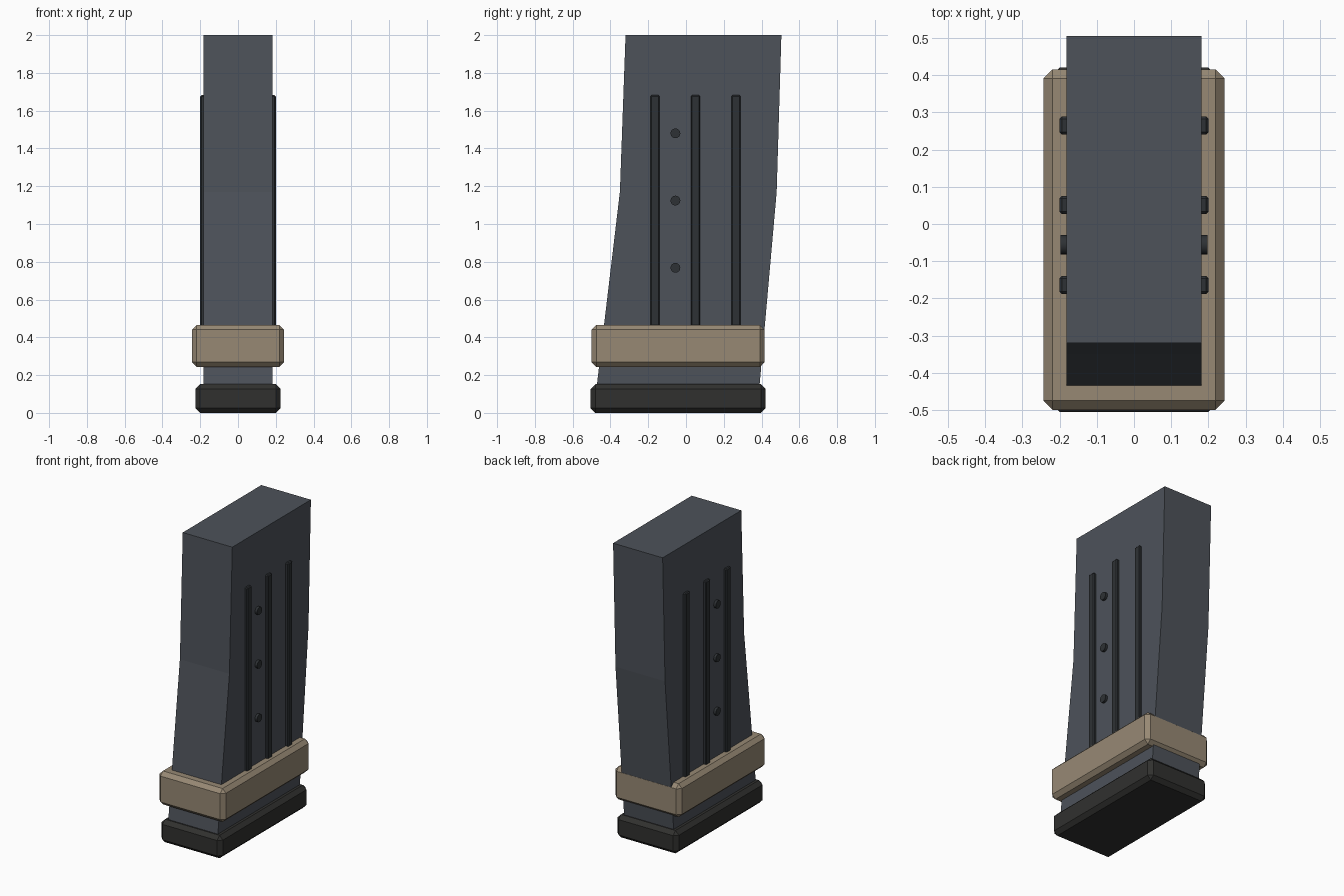
import bpy, bmesh
from math import radians

if "Cube" in bpy.data.objects:
    bpy.data.objects.remove(bpy.data.objects["Cube"])


def material(name, rgb):
    m = bpy.data.materials.new(name)
    m.diffuse_color = (*rgb, 1)
    m.use_nodes = True
    m.node_tree.nodes["Principled BSDF"].inputs["Base Color"].default_value = m.diffuse_color
    return m


BODY = material("slate_metal", (0.075, 0.085, 0.102))
TRIM = material("dark_metal", (0.027, 0.031, 0.035))
TAN = material("tan_polymer", (0.31, 0.25, 0.175))
BLACK = material("black_rubber", (0.03, 0.03, 0.028))


def box(name, x, y, z, mat, chamfer):
    """Chamfered box from (min, max) ranges on each axis."""
    ranges = (x, y, z)
    bpy.ops.mesh.primitive_cube_add(size=1, location=[(a + b) / 2 for a, b in ranges])
    ob = bpy.context.object
    ob.name = name
    ob.scale = [b - a for a, b in ranges]
    bpy.ops.object.transform_apply(location=False, rotation=False, scale=True)
    ob.data.materials.append(mat)
    bev = ob.modifiers.new("chamfer", "BEVEL")
    bev.width = chamfer
    bev.segments = 1
    return ob


# Bent main body: side profile extruded across x
W = 0.182
profile = [(-0.474, 0.13), (0.388, 0.13), (0.48, 1.17),
           (0.505, 2.0), (-0.32, 2.0), (-0.35, 1.17)]
bm = bmesh.new()
face = bm.faces.new([bm.verts.new((-W, y, z)) for y, z in profile])
ext = bmesh.ops.extrude_face_region(bm, geom=[face])
new_verts = [v for v in ext["geom"] if isinstance(v, bmesh.types.BMVert)]
bmesh.ops.translate(bm, verts=new_verts, vec=(2 * W, 0, 0))
bmesh.ops.recalc_face_normals(bm, faces=bm.faces)
mesh = bpy.data.meshes.new("main_body")
bm.to_mesh(mesh)
bm.free()
mesh.materials.append(BODY)
bpy.context.collection.objects.link(bpy.data.objects.new("main_body", mesh))

# Base plate and collar band
box("base_plate", (-0.225, 0.225), (-0.505, 0.421), (0, 0.152), BLACK, 0.025)
box("collar_band", (-0.244, 0.244), (-0.5, 0.416), (0.244, 0.466), TAN, 0.025)

# Raised ribs and round studs on both sides
for side, label in ((1, "right"), (-1, "left")):
    xr = sorted((side * 0.165, side * 0.2))
    for i, y in enumerate((-0.164, 0.051, 0.265)):
        box(f"{label}_rib_{i + 1}", xr, (y - 0.024, y + 0.024), (0.42, 1.682), TRIM, 0.006)
    for i, z in enumerate((0.768, 1.124, 1.48)):
        bpy.ops.mesh.primitive_cylinder_add(
            vertices=16, radius=0.026, depth=0.024,
            location=(side * 0.186, -0.056, z), rotation=(0, radians(90), 0))
        stud = bpy.context.object
        stud.name = f"{label}_stud_{i + 1}"
        stud.data.materials.append(TRIM)
        bpy.ops.object.shade_smooth_by_angle(angle=radians(30))
